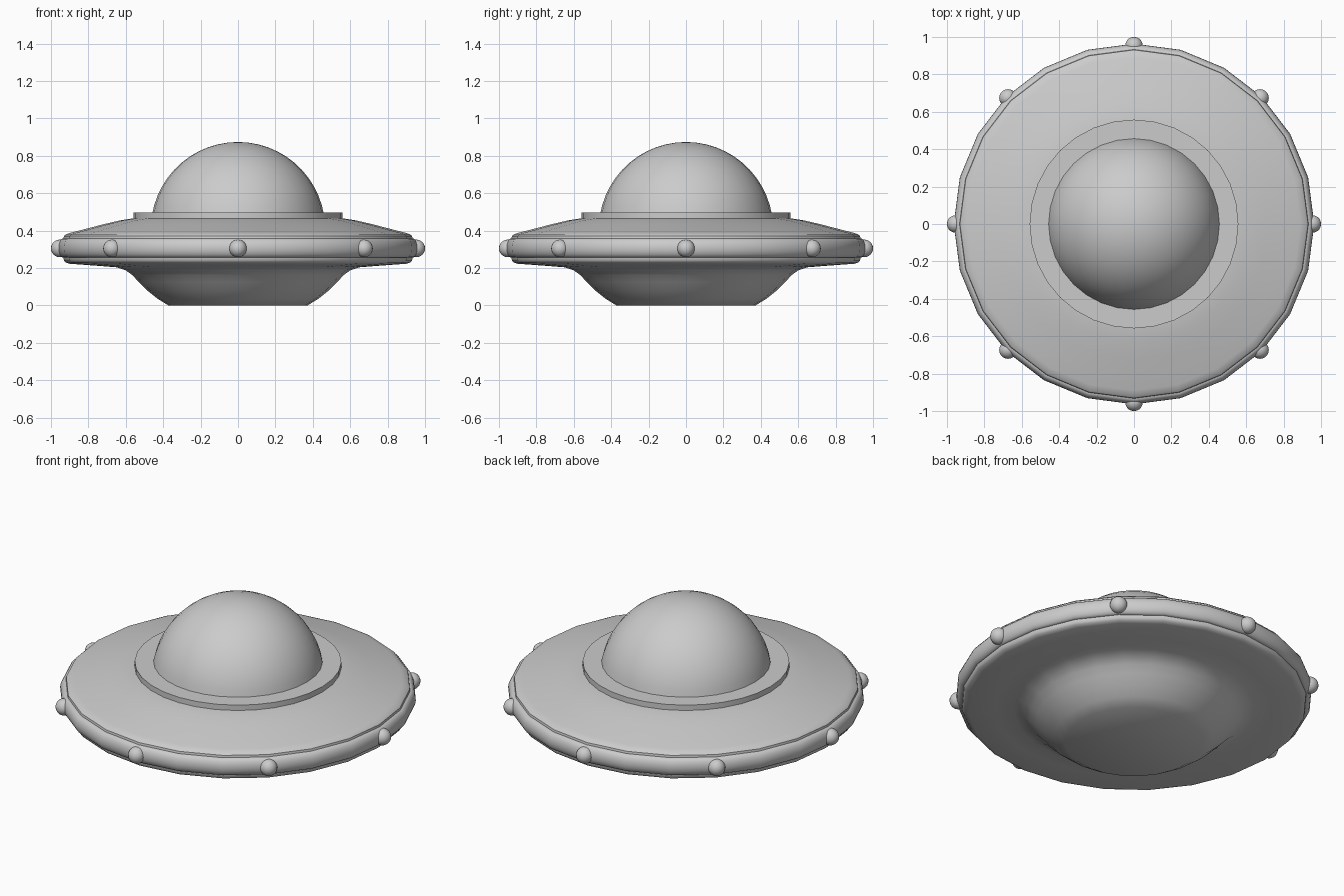
import bpy
import bmesh
import math

if "Cube" in bpy.data.objects:
    bpy.data.objects.remove(bpy.data.objects["Cube"])

grey = bpy.data.materials.new("metal_grey")
grey.diffuse_color = (0.6, 0.6, 0.6, 1.0)
grey.use_nodes = True
grey.node_tree.nodes["Principled BSDF"].inputs["Base Color"].default_value = grey.diffuse_color


def finish(obj, angle=35):
    obj.data.materials.append(grey)
    bpy.ops.object.select_all(action='DESELECT')
    obj.select_set(True)
    bpy.context.view_layer.objects.active = obj
    bpy.ops.object.shade_smooth_by_angle(angle=math.radians(angle))


def lathe(name, profile, segments):
    """Spin a (radius, height) profile around z; radius 0 closes to a point."""
    bm = bmesh.new()
    rings = []
    for r, z in profile:
        count = segments if r > 0 else 1
        rings.append([bm.verts.new((r * math.cos(2 * math.pi * i / segments),
                                    r * math.sin(2 * math.pi * i / segments), z))
                      for i in range(count)])
    for a, b in zip(rings, rings[1:]):
        for i in range(segments):
            j = (i + 1) % segments
            quad = [a[i % len(a)], a[j % len(a)], b[j % len(b)], b[i % len(b)]]
            bm.faces.new(list(dict.fromkeys(quad)))
    bmesh.ops.recalc_face_normals(bm, faces=bm.faces)
    mesh = bpy.data.meshes.new(name)
    bm.to_mesh(mesh)
    bm.free()
    obj = bpy.data.objects.new(name, mesh)
    bpy.context.collection.objects.link(obj)
    finish(obj)
    return obj


# Saucer hull: flat-bottomed belly, bulging rim band, sloping upper deck
belly = [(0, 0), (0.372, 0), (0.43, 0.036), (0.485, 0.08), (0.53, 0.125),
         (0.565, 0.162), (0.60, 0.188), (0.65, 0.204), (0.75, 0.212),
         (0.90, 0.223), (0.922, 0.23), (0.931, 0.241), (0.933, 0.256)]
rim = [(0.932 + 0.032 * math.cos(math.radians(a)),
        0.307 + 0.052 * math.sin(math.radians(a))) for a in range(-80, 81, 20)]
deck = [(0.933, 0.358), (0.931, 0.371), (0.92, 0.381), (0.89, 0.39),
        (0.82, 0.408), (0.72, 0.434), (0.63, 0.455), (0.56, 0.466),
        (0.40, 0.475), (0, 0.475)]
lathe("saucer_hull", belly + rim + deck, 24)

# Collar plate under the dome
lathe("dome_collar", [(0, 0.465), (0.558, 0.465), (0.558, 0.498), (0, 0.498)], 32)

# Dome: upper part of a sphere
start = math.asin((0.48 - 0.408) / 0.466)
dome = []
for i in range(13):
    a = start + (math.pi / 2 - start) * i / 12
    dome.append((0.466 * math.cos(a) if i < 12 else 0, 0.408 + 0.466 * math.sin(a)))
lathe("dome", dome, 32)

# Eight lights around the rim
for k in range(8):
    a = k * math.pi / 4
    bpy.ops.mesh.primitive_uv_sphere_add(
        segments=20, ring_count=12, radius=0.047,
        location=(0.953 * math.cos(a), 0.953 * math.sin(a), 0.305))
    light = bpy.context.object
    light.name = f"rim_light_{k + 1}"
    finish(light)
